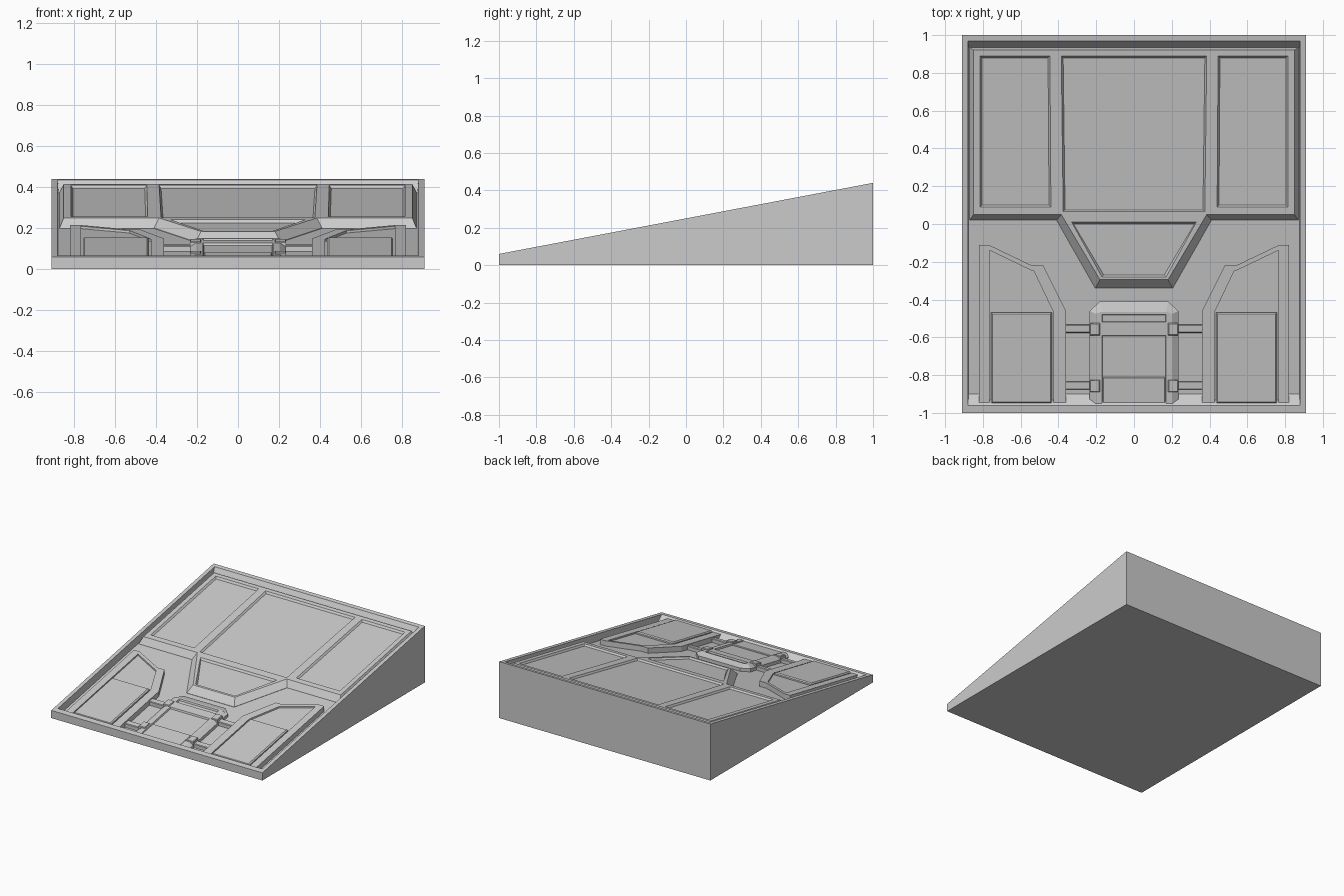
import bpy
import bmesh

cube = bpy.data.objects.get("Cube")
if cube:
    bpy.data.objects.remove(cube, do_unlink=True)

grey = bpy.data.materials.new("plain_grey")
grey.use_nodes = True
grey.diffuse_color = (0.6, 0.6, 0.6, 1)
grey.node_tree.nodes["Principled BSDF"].inputs["Base Color"].default_value = (0.6, 0.6, 0.6, 1)


def slope(y, d):
    """Height at depth d relative to the sloping rim plane."""
    return 0.25 + 0.19 * y + d


def relief(name, levels, side=1):
    """Closed solid from stacked outlines; depth None means the ground."""
    bm = bmesh.new()
    loops = [[bm.verts.new((x * side, y, 0 if d is None else slope(y, d)))
              for x, y in pts] for pts, d in levels]
    for a, b in zip(loops, loops[1:]):
        n = len(a)
        for i in range(n):
            j = (i + 1) % n
            bm.faces.new((a[i], a[j], b[j], b[i]))
    bm.faces.new(loops[0][::-1])
    bm.faces.new(loops[-1])
    bmesh.ops.recalc_face_normals(bm, faces=bm.faces[:])
    mesh = bpy.data.meshes.new(name)
    bm.to_mesh(mesh)
    bm.free()
    mesh.materials.append(grey)
    obj = bpy.data.objects.new(name, mesh)
    bpy.context.collection.objects.link(obj)
    return obj


def sym(points):
    """Outline from its +x half, listed back to front or front to back."""
    return points + [(-x, y) for x, y in reversed(points)]


def rect(x0, x1, y0, y1):
    return [(x0, y0), (x1, y0), (x1, y1), (x0, y1)]


def shrink(pts, t):
    cx = sum(p[0] for p in pts) / len(pts)
    cy = sum(p[1] for p in pts) / len(pts)
    return [(x - t if x > cx else x + t, y - t if y > cy else y + t) for x, y in pts]


def plate(name, pts, top, side=1, bevel=0.004):
    return relief(name, [(pts, -0.06), (pts, top - bevel), (shrink(pts, bevel), top)], side)


def cut_recess(target, pts, surface, floor, taper=0.01):
    """Sink a panel with sloping walls into the target."""
    cutter = relief("recess_cutter", [(shrink(pts, taper), floor), (pts, surface),
                                      (pts, surface + 0.05)])
    cutter.hide_render = True
    mod = target.modifiers.new("recess", "BOOLEAN")
    mod.operation = "DIFFERENCE"
    mod.solver = "EXACT"
    mod.object = cutter
    graph = bpy.context.evaluated_depsgraph_get()
    mesh = bpy.data.meshes.new_from_object(target.evaluated_get(graph))
    target.modifiers.clear()
    target.data = mesh
    bpy.data.objects.remove(cutter, do_unlink=True)


# Wedge body with a sunken tray
outer = rect(-0.91, 0.91, -1, 1)
relief("wedge_body", [
    (outer, None), (outer, 0),
    (rect(-0.88, 0.88, -0.96, 0.97), 0),
    (rect(-0.875, 0.875, -0.90, 0.935), -0.055)])

# Raised rear deck with a pointed front
deck_foot = sym([(0.87, 0.935), (0.87, 0.02), (0.41, 0.02), (0.205, -0.34)])
deck_top = sym([(0.85, 0.92), (0.85, 0.05), (0.385, 0.05), (0.18, -0.295)])
deck = relief("rear_deck", [(deck_foot, -0.06), (deck_foot, -0.053), (deck_top, -0.01)])

# Sunken deck panels
cut_recess(deck, sym([(0.385, 0.89), (0.375, 0.065)]), -0.01, -0.024)
for s in (-1, 1):
    cut_recess(deck, [(s * 0.44, 0.09), (s * 0.815, 0.09), (s * 0.815, 0.89),
                      (s * 0.445, 0.89)], -0.01, -0.024)
cut_recess(deck, sym([(0.33, 0.01), (0.17, -0.28)]), -0.01, -0.024)

# Front hatch between the pods
hatch_foot = sym([(0.235, -0.955), (0.235, -0.46), (0.18, -0.41)])
hatch_top = sym([(0.205, -0.955), (0.205, -0.475), (0.17, -0.465)])
hatch = relief("front_hatch", [(hatch_foot, -0.06), (hatch_foot, -0.03), (hatch_top, -0.01)])
cut_recess(hatch, rect(-0.17, 0.17, -0.95, -0.59), -0.01, -0.022, 0.004)
cut_recess(hatch, rect(-0.17, 0.17, -0.52, -0.478), -0.01, -0.022, 0.004)
plate("hatch_step", rect(-0.166, 0.166, -0.95, -0.81), -0.014)

# Side pods, their cover plates, and the hinges to the hatch
pod_outer = [(0.82, -0.958), (0.82, -0.11), (0.77, -0.11), (0.54, -0.22),
             (0.48, -0.22), (0.36, -0.46), (0.36, -0.958)]
pod_inner = [(0.765, -0.95), (0.765, -0.14), (0.76, -0.142), (0.545, -0.245),
             (0.53, -0.25), (0.425, -0.47), (0.425, -0.95)]
for s, label in ((1, "left"), (-1, "right")):
    relief(label + "_pod", [(pod_outer, -0.06), (pod_outer, -0.014),
                            (pod_inner, -0.014), (pod_inner, -0.026)], s)
    plate(label + "_pod_cover", rect(0.435, 0.757, -0.95, -0.468), -0.006, s, 0.008)
    for y, end in ((-0.555, "rear"), (-0.855, "front")):
        plate(f"{label}_{end}_hinge_bar", rect(0.2, 0.37, y - 0.022, y + 0.022), -0.025, s)
        plate(f"{label}_{end}_hinge_block", rect(0.18, 0.235, y - 0.035, y + 0.03), -0.003, s)
